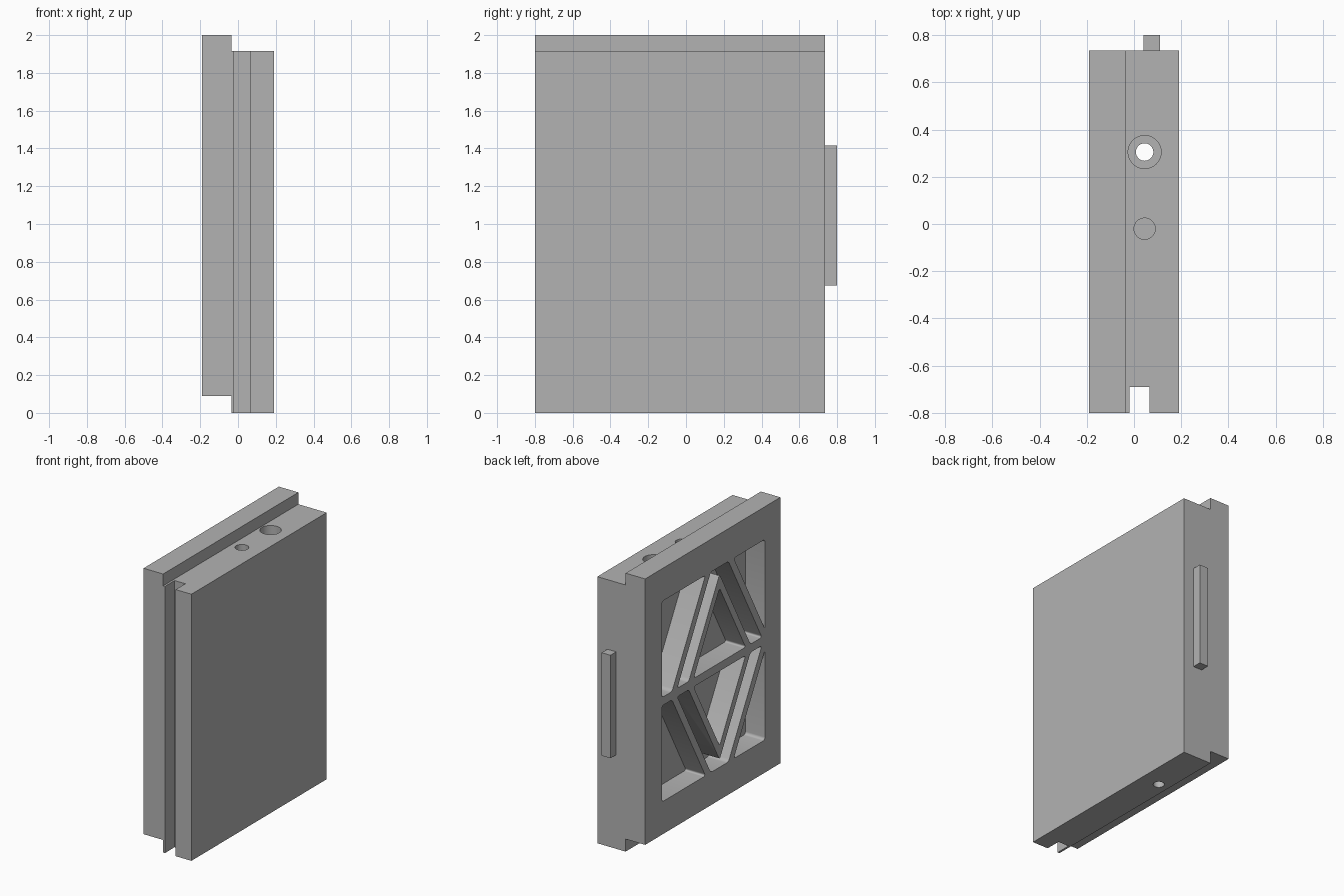
import bpy
import bmesh
import math
from mathutils import Matrix, Vector

cube = bpy.data.objects.get("Cube")
if cube:
    bpy.data.objects.remove(cube, do_unlink=True)

grey = bpy.data.materials.new("plain_grey")
grey.use_nodes = True
colour = (0.45, 0.45, 0.45, 1)
grey.diffuse_color = colour
grey.node_tree.nodes["Principled BSDF"].inputs["Base Color"].default_value = colour


def finish(name, bm):
    bmesh.ops.recalc_face_normals(bm, faces=bm.faces)
    mesh = bpy.data.meshes.new(name)
    bm.to_mesh(mesh)
    bm.free()
    mesh.materials.append(grey)
    obj = bpy.data.objects.new(name, mesh)
    bpy.context.collection.objects.link(obj)
    return obj


def prism(name, points, direction, radius=0):
    """Extrude a closed outline, rounding the edges along the extrusion."""
    bm = bmesh.new()
    face = bm.faces.new([bm.verts.new(p) for p in points])
    direction = Vector(direction)
    top = bmesh.ops.extrude_face_region(bm, geom=[face])["geom"]
    bmesh.ops.translate(bm, vec=direction,
                        verts=[v for v in top if isinstance(v, bmesh.types.BMVert)])
    if radius:
        edges = [e for e in bm.edges
                 if (e.verts[0].co - e.verts[1].co).cross(direction).length < 1e-6]
        bmesh.ops.bevel(bm, geom=edges, offset=radius, segments=5,
                        profile=0.5, affect='EDGES')
    return finish(name, bm)


def box(name, low, high):
    (x0, y0, z0), (x1, y1, z1) = low, high
    outline = [(x0, y0, z0), (x1, y0, z0), (x1, y1, z0), (x0, y1, z0)]
    return prism(name, outline, (0, 0, z1 - z0))


def cylinder(name, radius, x, y, z0, z1):
    bm = bmesh.new()
    bmesh.ops.create_cone(bm, cap_ends=True, segments=48, radius1=radius,
                          radius2=radius, depth=z1 - z0,
                          matrix=Matrix.Translation((x, y, (z0 + z1) / 2)))
    return finish(name, bm)


def boolean(target, other, operation='DIFFERENCE'):
    mod = target.modifiers.new("cut", 'BOOLEAN')
    mod.operation = operation
    mod.solver = 'EXACT'
    mod.object = other
    bpy.context.view_layer.objects.active = target
    bpy.ops.object.modifier_apply(modifier=mod.name)
    bpy.data.objects.remove(other, do_unlink=True)


# Panel with an overlapping lip at top and a rebate at the bottom
side, step = 0.19, -0.035
front, back = -0.8, 0.735
low_lip, high_step = 0.09, 1.915
profile = [(-side, low_lip), (step, low_lip), (step, 0), (side, 0),
           (side, high_step), (step, high_step), (step, 2), (-side, 2)]
panel = prism("panel", [(x, front, z) for x, z in profile], (0, back - front, 0))

# Tongue on the back edge, full-height groove in the front edge
boolean(panel, box("tongue", (0.04, 0.7, 0.675), (0.11, 0.8, 1.415)), 'UNION')
boolean(panel, box("groove", (-0.02, -1, -0.2), (0.065, -0.69, 2.2)))

# Counterbored through hole and a blind hole in the top edge
hole_x = 0.045
boolean(panel, cylinder("counterbore", 0.07, hole_x, 0.305, 1.8, 2.1))
boolean(panel, cylinder("through_hole", 0.037, hole_x, 0.305, -0.1, 2.1))
boolean(panel, cylinder("blind_hole", 0.045, hole_x, -0.02, 1.65, 2.1))

# Lightening pockets: triangle, chevron and two corners, mirrored top to bottom
mid, centre, slope = 1.045, -0.11, 0.55
base, top = 0.03, 0.72
y_back, y_front = 0.545, -0.625
tri, inner, outer, corner = 0.295, 0.35, 0.48, 0.54


def half_at(half, h):
    return half - (h - base) * slope


def height_at(half):
    return base + half / slope


c = centre
edge_h = base + (corner - (c - y_front)) / slope
pockets = [
    [(c + tri, base), (c, height_at(tri)), (c - tri, base)],
    [(c + outer, base), (c + half_at(outer, top), top),
     (c - half_at(outer, top), top), (c - outer, base),
     (c - inner, base), (c, height_at(inner)), (c + inner, base)],
    [(y_back, base), (y_back, top), (c + half_at(corner, top), top), (c + corner, base)],
    [(y_front, edge_h), (y_front, top), (c - half_at(corner, top), top)],
]
for sign in (1, -1):
    for outline in pockets:
        points = [(-0.3, y, mid + sign * h) for y, h in outline]
        boolean(panel, prism("pocket", points, (0.3 + step, 0, 0), 0.02))

# Smooth the rounded corners and holes, keep the rest crisp
bpy.ops.object.select_all(action='DESELECT')
panel.select_set(True)
bpy.context.view_layer.objects.active = panel
bpy.ops.object.shade_smooth_by_angle(angle=math.radians(30))
